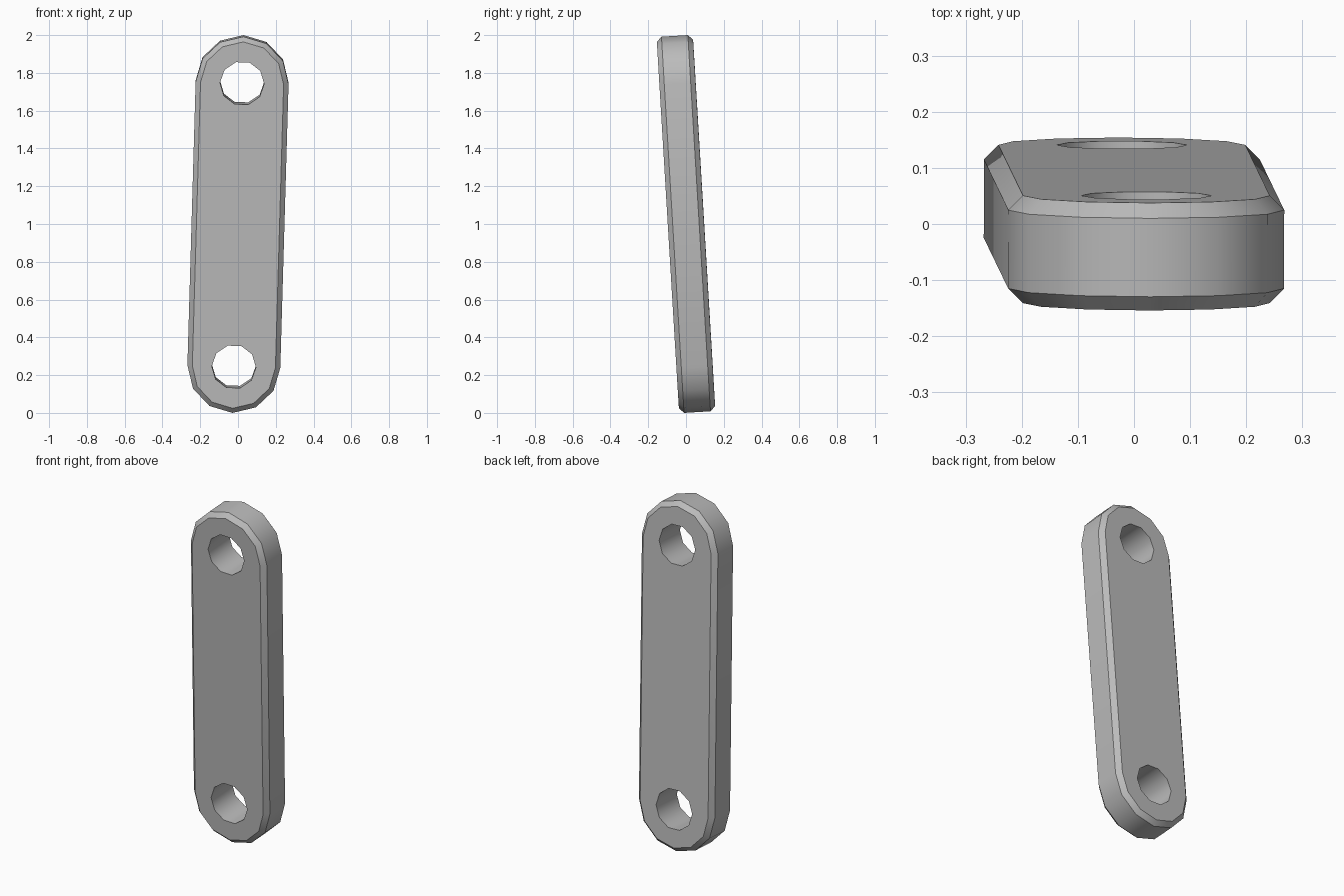
import bpy
import bmesh
from math import pi, sin, cos, radians

cube = bpy.data.objects.get("Cube")
if cube:
    bpy.data.objects.remove(cube)

HALF_SPAN = 0.752    # hole centre to middle of the bar
RADIUS = 0.246       # rounded end
DEPTH = 0.096        # half thickness
CHAMFER = 0.026
CAP_STEPS = 6
HOLE_RADIUS = 0.117
HOLE_SIDES = 10

grey = bpy.data.materials.new("grey metal")
grey.use_nodes = True
colour = (0.5, 0.5, 0.5, 1)
grey.diffuse_color = colour
grey.node_tree.nodes["Principled BSDF"].inputs["Base Color"].default_value = colour

bm = bmesh.new()


def ring(points, y):
    """Closed loop of vertices at depth y."""
    return [bm.verts.new((x, y, z)) for x, z in points]


def bridge(a, b):
    """Wall of quads between two loops."""
    n = len(a)
    for i in range(n):
        j = (i + 1) % n
        bm.faces.new((a[i], a[j], b[j], b[i]))


def outline(radius):
    """Bar with two rounded ends."""
    points = []
    for side in (1, -1):
        for i in range(CAP_STEPS + 1):
            a = pi * i / CAP_STEPS
            points.append((side * radius * cos(a),
                           side * (HALF_SPAN + radius * sin(a))))
    return points


def hole(z):
    return [(HOLE_RADIUS * cos(2 * pi * i / HOLE_SIDES),
             z + HOLE_RADIUS * sin(2 * pi * i / HOLE_SIDES))
            for i in range(HOLE_SIDES)]


# Outer wall with a chamfer on both rims
outer, inner = outline(RADIUS), outline(RADIUS - CHAMFER)
loops = [ring(inner, -DEPTH), ring(outer, CHAMFER - DEPTH),
         ring(outer, DEPTH - CHAMFER), ring(inner, DEPTH)]
for a, b in zip(loops, loops[1:]):
    bridge(a, b)

# Round holes through both ends
fronts, backs = [loops[0]], [loops[-1]]
for z in (-HALF_SPAN, HALF_SPAN):
    front, back = ring(hole(z), -DEPTH), ring(hole(z), DEPTH)
    bridge(front, back)
    fronts.append(front)
    backs.append(back)

# Flat front and back faces around the holes
for group in (fronts, backs):
    edges = [bm.edges.get((r[i - 1], r[i])) for r in group for i in range(len(r))]
    bmesh.ops.triangle_fill(bm, edges=edges, use_beauty=True)
bmesh.ops.recalc_face_normals(bm, faces=bm.faces[:])

mesh = bpy.data.meshes.new("link_bar")
bm.to_mesh(mesh)
bm.free()
mesh.materials.append(grey)
bar = bpy.data.objects.new("link_bar", mesh)
bpy.context.collection.objects.link(bar)

# Leaning slightly forward and to its left
bar.location = (0, 0, 1)
bar.rotation_euler = (0.06, 0.029, 0)

bpy.ops.object.select_all(action="DESELECT")
bar.select_set(True)
bpy.context.view_layer.objects.active = bar
bpy.ops.object.shade_smooth_by_angle(angle=radians(40))
